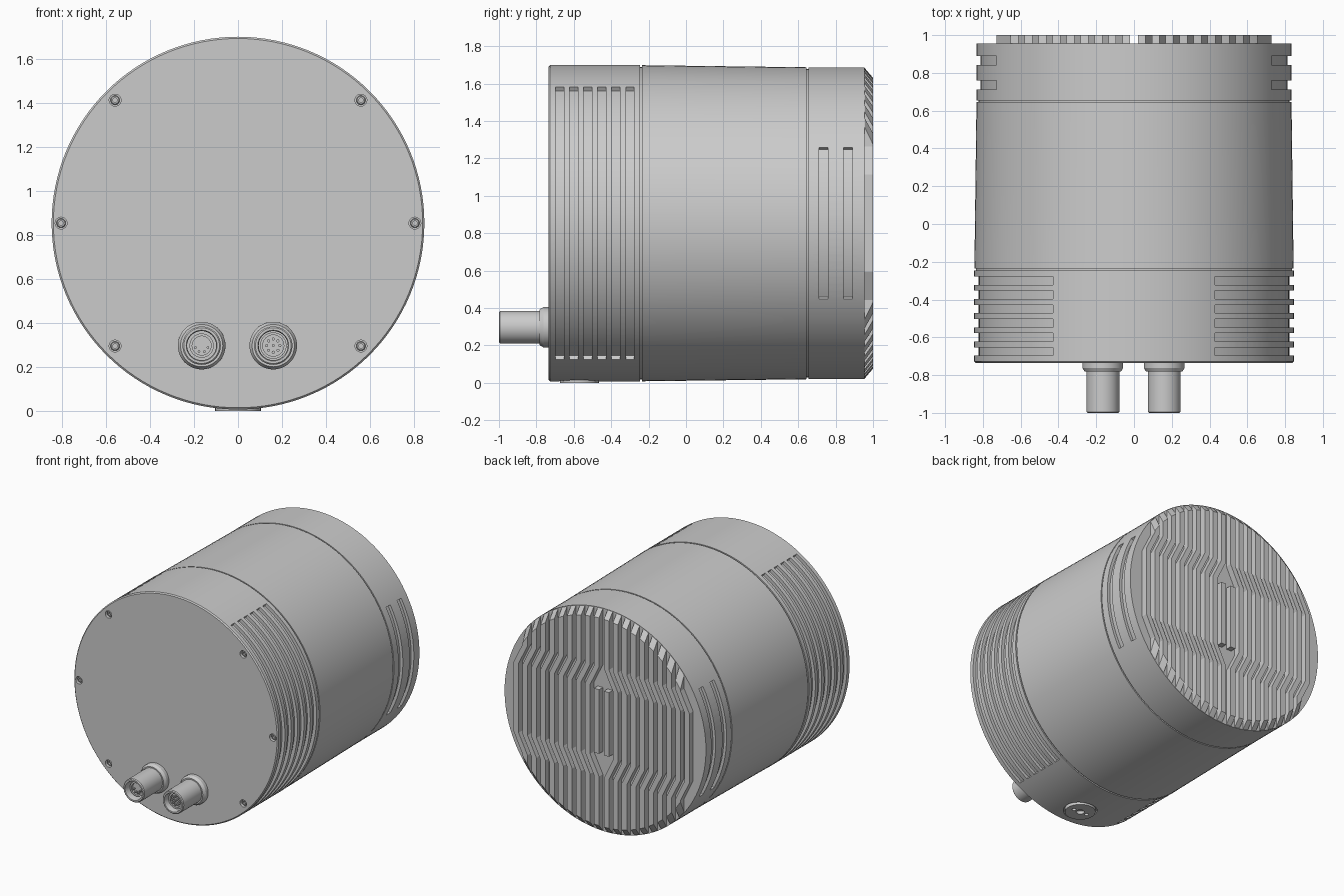
import bpy, bmesh, math
from mathutils import Vector

if "Cube" in bpy.data.objects:
    bpy.data.objects.remove(bpy.data.objects["Cube"])

CZ, R = 0.853, 0.846      # axis height and main radius
R2 = 0.834                # rear radius


def loft(bm, rings):
    """Skin a list of closed rings and cap both ends."""
    vs = [[bm.verts.new(p) for p in ring] for ring in rings]
    n = len(vs[0])
    for a, b in zip(vs, vs[1:]):
        for i in range(n):
            j = (i + 1) % n
            bm.faces.new((a[i], a[j], b[j], b[i]))
    bm.faces.new(vs[0])
    bm.faces.new(vs[-1][::-1])


def lathe(bm, profile, x=0.0, z=CZ, n=32):
    """Solid of revolution about the y direction; profile is (radius, y)."""
    loft(bm, [[(x + r * math.cos(2 * math.pi * i / n), y, z + r * math.sin(2 * math.pi * i / n))
               for i in range(n)] for r, y in profile])


def arc_block(bm, y0, y1, r0, r1, mid, half, n=40):
    """Curved block wrapped round the housing axis."""
    rings = []
    for i in range(n + 1):
        a = mid + half * (2 * i / n - 1)
        c, s = math.cos(a), math.sin(a)
        rings.append([(r * c, y, CZ + r * s) for r, y in ((r0, y0), (r1, y0), (r1, y1), (r0, y1))])
    loft(bm, rings)


def upright(bm, x, y, r, z0, z1, n=32):
    loft(bm, [[(x + r * math.cos(2 * math.pi * i / n), y + r * math.sin(2 * math.pi * i / n), z)
               for i in range(n)] for z in (z0, z1)])


def finish(name, bm, smooth=True):
    bmesh.ops.recalc_face_normals(bm, faces=bm.faces[:])
    me = bpy.data.meshes.new(name)
    bm.to_mesh(me)
    bm.free()
    ob = bpy.data.objects.new(name, me)
    bpy.context.collection.objects.link(ob)
    if smooth:
        shade(ob)
    return ob


def shade(ob):
    bpy.ops.object.select_all(action='DESELECT')
    ob.select_set(True)
    bpy.context.view_layer.objects.active = ob
    bpy.ops.object.shade_smooth_by_angle(angle=math.radians(25))


def boolean(ob, tool, op):
    tool.hide_render = True
    bpy.ops.object.select_all(action='DESELECT')
    bpy.context.view_layer.objects.active = ob
    ob.select_set(True)
    m = ob.modifiers.new("cut", 'BOOLEAN')
    m.operation, m.object, m.solver = op, tool, 'EXACT'
    bpy.ops.object.modifier_apply(modifier=m.name)
    bpy.data.objects.remove(tool)


# Housing: front band, seam, tapered middle, seam, rear band
bm = bmesh.new()
lathe(bm, [(R - 0.008, -0.735), (R, -0.727), (R, -0.246), (R - 0.01, -0.246), (R - 0.01, -0.236),
           (R - 0.001, -0.236), (R2, 0.645), (R2 - 0.01, 0.645), (R2 - 0.01, 0.654),
           (R2, 0.654), (R2, 0.955)], n=128)
housing = finish("housing", bm, False)

# Side grooves, screw holes and the mount recess underneath
screws = [(-0.803, CZ), (0.803, CZ)] + [(sx * 0.558, CZ + sz * 0.558) for sx in (-1, 1) for sz in (-1, 1)]
bm = bmesh.new()
for mid in (0, math.pi):
    for i in range(6):
        y = -0.30 - 0.075 * i
        arc_block(bm, y - 0.022, y + 0.022, R - 0.024, 0.9, mid, math.radians(59.5))
    for y in (0.735, 0.865):
        arc_block(bm, y - 0.024, y + 0.024, R2 - 0.022, 0.9, mid, math.radians(29))
for x, z in screws:
    lathe(bm, [(0.027, -0.76), (0.027, -0.70)], x, z, 24)
upright(bm, 0, -0.57, 0.115, -0.05, 0.03)
boolean(housing, finish("groove_cutter", bm, False), 'DIFFERENCE')
shade(housing)

# Recessed screws
bm = bmesh.new()
for x, z in screws:
    lathe(bm, [(0.021, -0.699), (0.021, -0.72), (0.017, -0.724), (0.010, -0.724), (0.010, -0.71)], x, z, 24)
finish("screws", bm)

# Round mount plug with small holes
bm = bmesh.new()
upright(bm, 0, -0.57, 0.104, 0.0, 0.031)
plug = finish("mount_plug", bm, False)
bm = bmesh.new()
for x, r in ((-0.055, 0.014), (0, 0.028), (0.055, 0.014)):
    upright(bm, x, -0.57, r, -0.02, 0.022, 20)
boolean(plug, finish("plug_cutter", bm, False), 'DIFFERENCE')
shade(plug)

# Rear cooling fins: vertical bars stepping outward through the middle
W, PITCH, STEP, K0, K1 = 0.042, 0.074, 0.074, 0.41, 0.26
bm = bmesh.new()
for side in (-1, 1):
    paths = [[(0.02, K1 - 0.02), (0.02, 0.02 - K1)]]
    for i in range(9):
        x = 0.02 + PITCH * i
        paths.append([(x, 0.9), (x, K0), (x + STEP, K1), (x + STEP, -K1), (x, -K0), (x, -0.9)])
    for path in paths:
        loft(bm, [[(side * px, y, CZ + z) for px, y in
                   ((x, 0.94), (x + W, 0.94), (x + W, 1.02), (x, 1.02))] for x, z in path])
fins = finish("cooling_fins", bm, False)
bm = bmesh.new()
lathe(bm, [(R2 - 0.002, 0.952), (R2 - 0.004, 0.956), (0.778, 1.0)], n=128)
boolean(fins, finish("fin_envelope", bm, False), 'INTERSECT')

# Two cable connectors at the front, each with a flange and hollow barrel
for name, x, core in (("left_connector", -0.165, 0.055), ("right_connector", 0.16, 0.06)):
    bm = bmesh.new()
    lathe(bm, [(0.108, -0.733), (0.108, -0.762), (0.096, -0.782), (0.087, -0.782), (0.087, -0.994),
               (0.081, -1.0), (0.070, -1.0), (0.066, -0.99), (0.066, -0.90)], x, 0.297, 48)
    lathe(bm, [(core, -0.89), (core, -0.965), (core - 0.012, -0.965), (core - 0.012, -0.945)], x, 0.297, 32)
    finish(name, bm)

# Contact pins and the keying ribs
bm = bmesh.new()
for k in range(8):
    a = 2 * math.pi * k / 8
    lathe(bm, [(0.007, -0.94), (0.007, -0.975)], 0.16 + 0.03 * math.cos(a), 0.297 + 0.03 * math.sin(a), 10)
lathe(bm, [(0.007, -0.94), (0.007, -0.975)], 0.16, 0.297, 10)
for k in range(4):
    a = math.pi * (1.1 + 0.267 * k)
    lathe(bm, [(0.006, -0.94), (0.006, -0.97)], -0.165 + 0.03 * math.cos(a), 0.297 + 0.03 * math.sin(a), 10)
finish("contact_pins", bm)
